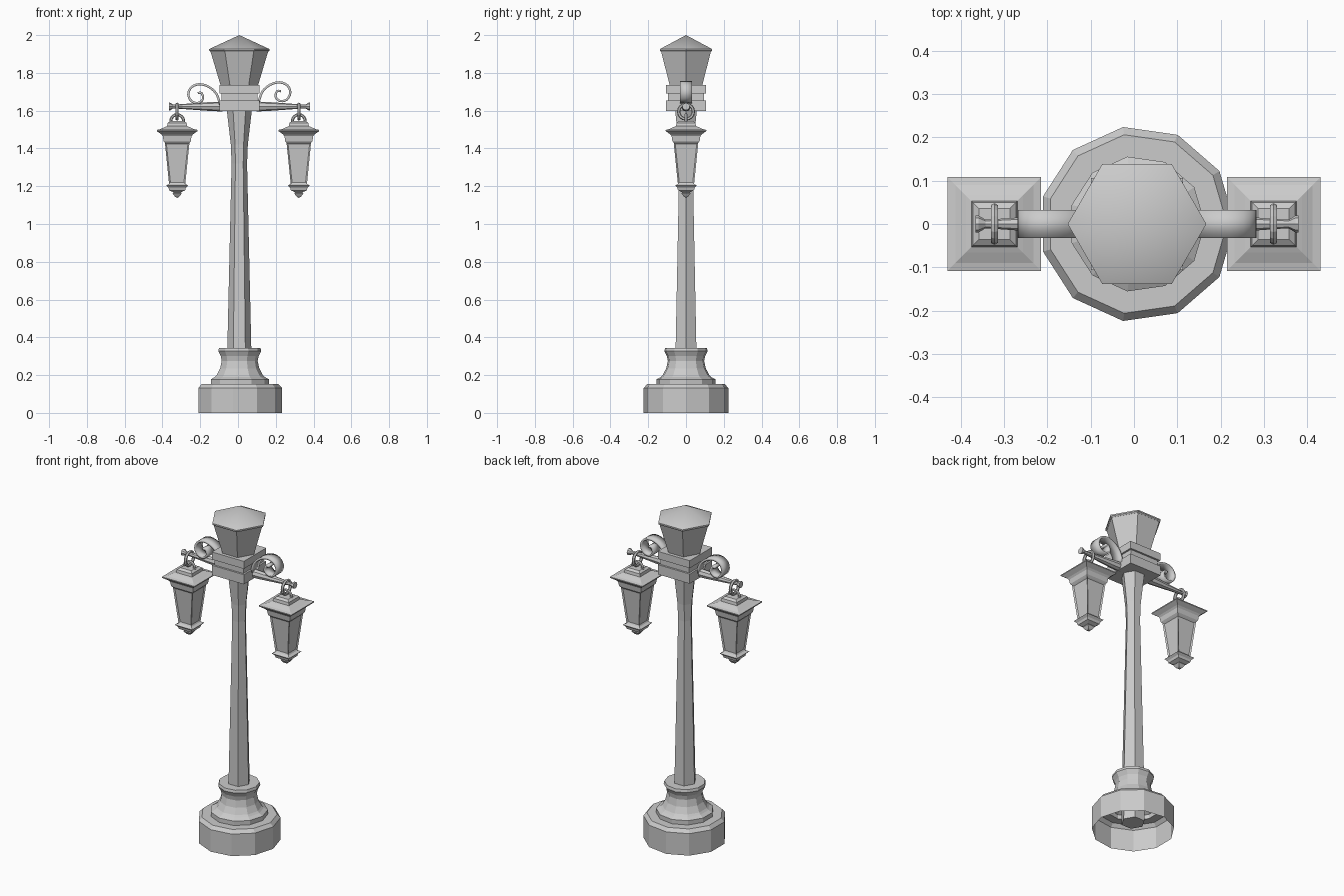
import bpy, bmesh, math
from mathutils import Matrix, Vector

if "Cube" in bpy.data.objects:
    bpy.data.objects.remove(bpy.data.objects["Cube"])

CX = 0.007      # the pole sits very slightly off the overall centre
S2 = math.sqrt(2)


def finish(name, bm, smooth=None):
    bmesh.ops.remove_doubles(bm, verts=bm.verts, dist=1e-5)
    bmesh.ops.recalc_face_normals(bm, faces=bm.faces)
    me = bpy.data.meshes.new(name)
    bm.to_mesh(me)
    bm.free()
    ob = bpy.data.objects.new(name, me)
    bpy.context.collection.objects.link(ob)
    if smooth:
        bpy.ops.object.select_all(action='DESELECT')
        ob.select_set(True)
        bpy.context.view_layer.objects.active = ob
        bpy.ops.object.shade_smooth_by_angle(angle=math.radians(smooth))
    return ob


def lathe(name, profile, n, x=0.0, phase=0.0, scale=1.0, caps=True,
          matrix=None, smooth=None, inset_band=None):
    """Revolve (radius, height) pairs with n sides."""
    bm = bmesh.new()
    rings = []
    for r, z in profile:
        rings.append([bm.verts.new((r * scale * math.cos(phase + math.tau * i / n),
                                    r * scale * math.sin(phase + math.tau * i / n), z))
                      for i in range(n)])
    panels = []
    for k, (a, b) in enumerate(zip(rings, rings[1:])):
        for i in range(n):
            j = (i + 1) % n
            f = bm.faces.new((a[i], a[j], b[j], b[i]))
            if k == inset_band:
                panels.append(f)
    if caps:
        if profile[0][0] > 0:
            bm.faces.new(rings[0][::-1])
        if profile[-1][0] > 0:
            bm.faces.new(rings[-1])
    if panels:
        bm.normal_update()
        bmesh.ops.inset_individual(bm, faces=panels, thickness=0.011, depth=-0.006)
    bm.transform(Matrix.Translation((x, 0, 0)) @ (matrix or Matrix()))
    return finish(name, bm, smooth)


def ring(name, loc, rot, major, minor):
    bpy.ops.mesh.primitive_torus_add(location=loc, rotation=rot, major_radius=major,
                                     minor_radius=minor, major_segments=16, minor_segments=6)
    bpy.context.object.name = name


def ribbon(name, pts, x, sx, dz, half=0.032, steps=3):
    """Catmull-Rom strip in the xz plane, widened along y."""
    p = [Vector(q) for q in pts]
    p = [2 * p[0] - p[1]] + p + [2 * p[-1] - p[-2]]
    path = []
    for i in range(1, len(p) - 2):
        a, b, c, d = p[i - 1:i + 3]
        for s in range(steps):
            t = s / steps
            path.append(0.5 * (2 * b + (c - a) * t + (2 * a - 5 * b + 4 * c - d) * t * t
                               + (3 * b - a - 3 * c + d) * t ** 3))
    path.append(p[-2])
    bm = bmesh.new()
    rows = [[bm.verts.new((x + sx * q.x, y, q.y + dz)) for y in (-half, half)] for q in path]
    for a, b in zip(rows, rows[1:]):
        bm.faces.new((a[0], a[1], b[1], b[0]))
    ob = finish(name, bm, 40)
    mod = ob.modifiers.new("thickness", 'SOLIDIFY')
    mod.thickness = 0.012
    mod.offset = 0


# stepped base: eleven-sided shell, open underneath
lathe("base", [(.226, 0), (.226, .132), (.208, .152), (.157, .152), (.157, .178),
               (.135, .19), (.125, .20), (.106, .235), (.097, .275), (.102, .30),
               (.116, .327), (.112, .343), (.05, .343)], 11, CX, caps=False)

# six-sided tapered post with flared top
lathe("post", [(.066, .05), (.0635, .34), (.041, 1.32), (.045, 1.42), (.066, 1.60)], 6, CX)

# square arm block with a shallow groove
lathe("arm_block", [(.106, 1.597), (.106, 1.655), (.095, 1.655), (.095, 1.69),
                    (.106, 1.69), (.106, 1.735)], 4, CX, math.pi / 4, S2)

# six-sided lamp head and its low roof
lathe("lamp_head", [(.098, 1.73), (.153, 1.915)], 6, CX)
lathe("lamp_roof", [(.153, 1.912), (.16, 1.918), (.16, 1.926), (0, 2.0)], 6, CX, smooth=30)

SCROLL = [(.10, 1.635), (.122, 1.695), (.163, 1.732), (.213, 1.745), (.255, 1.728),
          (.27, 1.69), (.252, 1.654), (.217, 1.646), (.192, 1.668), (.20, 1.698), (.22, 1.698)]

LANTERN = [(0, 1.138), (.012, 1.145), (.024, 1.162), (.02, 1.168), (.042, 1.178), (.046, 1.192),
           (.058, 1.204), (.043, 1.212), (.065, 1.43), (.072, 1.438), (.076, 1.465),
           (.084, 1.475), (.108, 1.492), (.108, 1.498), (.09, 1.502), (.066, 1.513),
           (.053, 1.518), (.05, 1.535), (.036, 1.545)]

for side, s in (("left", -1), ("right", 1)):
    # tapering round arm with flared tip
    lathe(side + "_arm", [(.026, .09), (.024, .15), (.011, .33), (.010, .35), (.02, .366), (.02, .373)],
          8, CX, matrix=Matrix.Translation((0, 0, 1.622)) @ Matrix.Rotation(s * math.pi / 2, 4, 'Y'))
    # ribbon scroll above the arm
    ribbon(side + "_scroll", SCROLL, CX, s, 0.005 * s)
    # hanging lantern with recessed panels, its hanging ring and top loop
    lx = s * .322
    lathe(side + "_lantern", LANTERN, 4, lx, math.pi / 4, S2, inset_band=7)
    ring(side + "_hanging_ring", (lx, 0, 1.595), (0, math.pi / 2, 0), .039, .009)
    ring(side + "_lantern_loop", (lx, 0, 1.545), (math.pi / 2, 0, 0), .034, .008)
